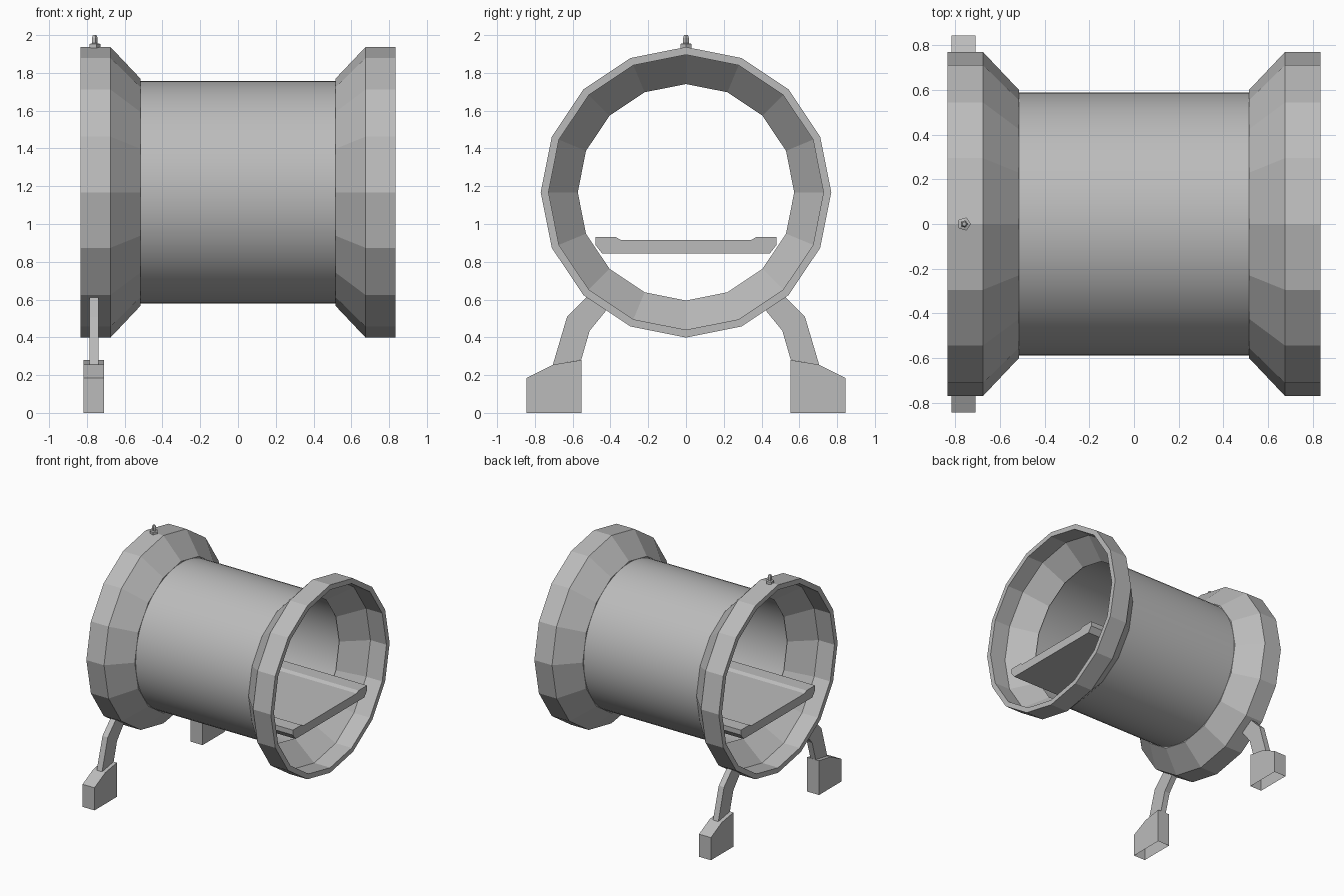
import bpy, bmesh
from math import sin, cos, tau

if "Cube" in bpy.data.objects:
    bpy.data.objects.remove(bpy.data.objects["Cube"])

AXIS_Z = 1.168   # height of the tunnel axis

# Dark grey finish for every part
grey = bpy.data.materials.new("dark_grey")
grey.diffuse_color = (0.5, 0.5, 0.5, 1)
grey.use_nodes = True
grey.node_tree.nodes["Principled BSDF"].inputs["Base Color"].default_value = grey.diffuse_color


def make(name, verts, faces, smooth=False):
    mesh = bpy.data.meshes.new(name)
    bm = bmesh.new()
    vs = [bm.verts.new(v) for v in verts]
    for f in faces:
        bm.faces.new([vs[i] for i in f])
    if name != "tunnel_tube":
        bmesh.ops.recalc_face_normals(bm, faces=bm.faces)
    bm.to_mesh(mesh)
    bm.free()
    for p in mesh.polygons:
        p.use_smooth = smooth
    mesh.materials.append(grey)
    ob = bpy.data.objects.new(name, mesh)
    bpy.context.collection.objects.link(ob)
    return ob


def lathe(name, profile, sides, place, closed=False, cap=False, smooth=False):
    """Turn (radius, along) points; place(radius, angle, along) gives xyz."""
    n = len(profile)
    verts = [place(r, tau * s / sides, a) for s in range(sides) for r, a in profile]
    faces = []
    for s in range(sides):
        t = (s + 1) % sides
        for i in range(n if closed else n - 1):
            j = (i + 1) % n
            faces.append((s * n + i, s * n + j, t * n + j, t * n + i))
    if cap:
        faces.append([s * n + n - 1 for s in range(sides)])
    return make(name, verts, faces, smooth)


def prism(name, profile, x0, x1, skip=()):
    """Extrude a (y, z) outline along x, leaving out the listed side faces."""
    n = len(profile)
    verts = [(x, y, z) for x in (x0, x1) for y, z in profile]
    faces = [tuple(range(n)), tuple(range(2 * n - 1, n - 1, -1))]
    faces += [(i, (i + 1) % n, n + (i + 1) % n, n + i) for i in range(n) if i not in skip]
    return make(name, verts, faces)


def around_x(r, t, a):
    return (a, r * cos(t), AXIS_Z + r * sin(t))


# Smooth tunnel tube
lathe("tunnel_tube", [(0.588, 0.52), (0.588, -0.52)], 64, around_x, smooth=True)

# Sixteen-sided flared end rings: straight rim, then a cone down to the tube
ring = [(0.573, 0.515), (0.6, 0.515), (0.769, 0.675), (0.769, 0.835),
        (0.728, 0.835), (0.728, 0.69)]
for side, name in ((-1, "left_ring"), (1, "right_ring")):
    lathe(name, [(r, side * a) for r, a in ring], 16, around_x, closed=True)

# Floor board with raised edges
half = [(0.345, 0.915), (0.37, 0.93), (0.48, 0.93), (0.48, 0.89), (0.445, 0.845)]
prism("floor", half + [(-y, z) for y, z in reversed(half)], -0.833, 0.833)

# Bent legs and hollow feet, at the left end only
leg = [(0.705, 0.255), (0.63, 0.508), (0.527, 0.612), (0.42, 0.545), (0.51, 0.435), (0.555, 0.28)]
foot = [(0.554, 0), (0.844, 0), (0.844, 0.185), (0.705, 0.255), (0.554, 0.28)]
for side, name in ((-1, "front"), (1, "back")):
    prism(name + "_leg", [(side * y, z) for y, z in leg], -0.786, -0.738)
    prism(name + "_foot", [(side * y, z) for y, z in foot], -0.817, -0.709, skip=(0,))

# Five-sided knob on top
knob = [(0.031, 1.925), (0.031, 1.953), (0.017, 1.957), (0.017, 1.985), (0.01, 2.0)]
lathe("top_knob", knob, 5, lambda r, t, a: (-0.76 + r * cos(t), r * sin(t), a), cap=True)
